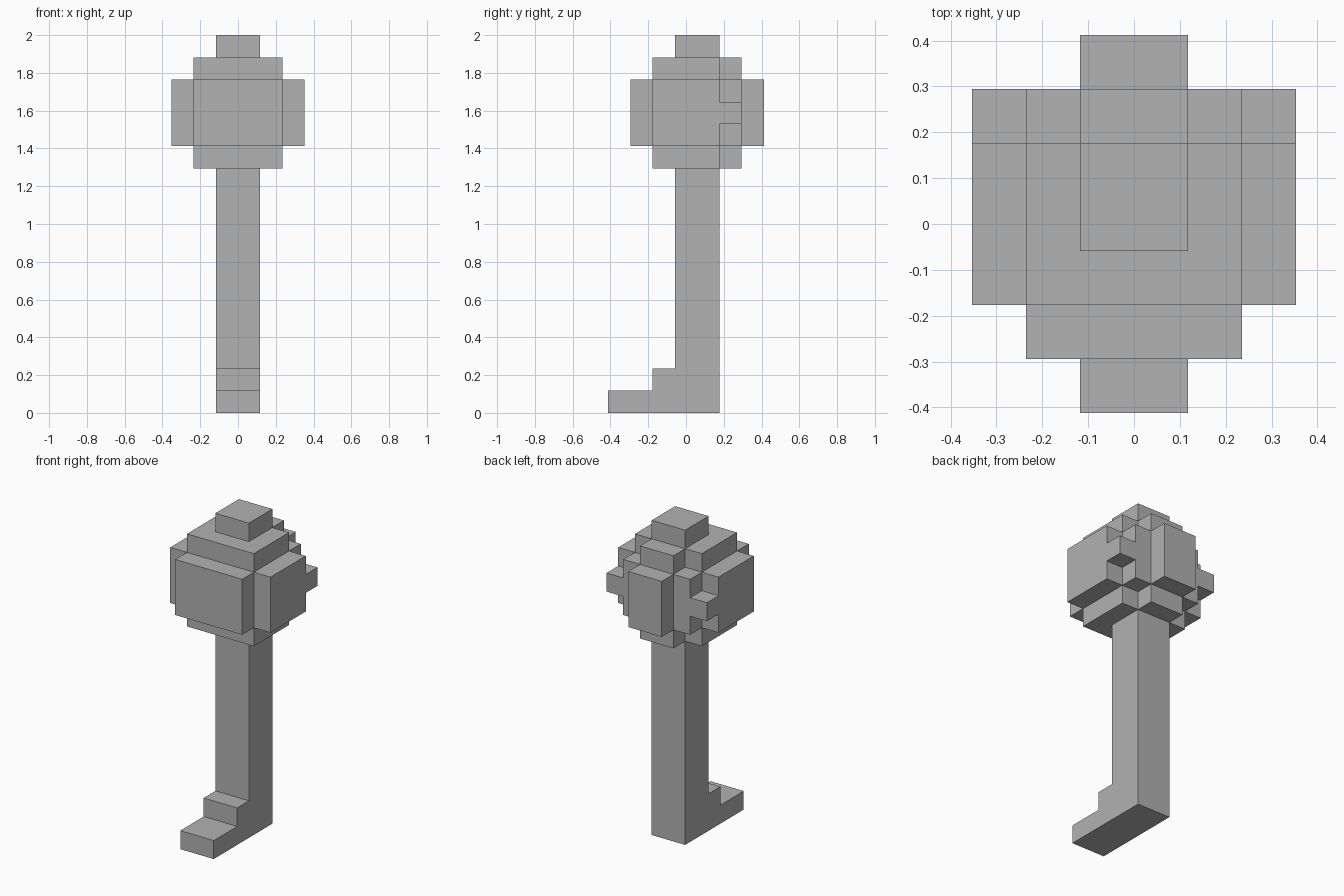
import bpy
import bmesh
from math import radians
from mathutils import Vector

UNIT = 2 / 17  # edge of one building block

if "Cube" in bpy.data.objects:
    bpy.data.objects.remove(bpy.data.objects["Cube"], do_unlink=True)

grey = bpy.data.materials.new("plain_grey")
grey.use_nodes = True
grey.diffuse_color = (0.445, 0.445, 0.445, 1)
grey.node_tree.nodes["Principled BSDF"].inputs["Base Color"].default_value = grey.diffuse_color


def block_part(name, boxes):
    """Join block-aligned boxes (x, y and z ranges) into one clean outer shell."""
    cells = {(x, y, z) for xs, ys, zs in boxes
             for x in range(*xs) for y in range(*ys) for z in range(*zs)}
    bm = bmesh.new()
    for cell in cells:
        centre = Vector(cell) + Vector((0.5, 0.5, 0.5))
        for axis in range(3):
            for sign in (-1, 1):
                step = Vector((0, 0, 0))
                step[axis] = sign
                if tuple(int(c + s) for c, s in zip(cell, step)) in cells:
                    continue
                u, v = Vector((0, 0, 0)), Vector((0, 0, 0))
                u[(axis + 1) % 3] = 0.5
                v[(axis + 2) % 3] = 0.5 * sign
                middle = centre + step / 2
                bm.faces.new([bm.verts.new(middle + corner)
                              for corner in (-u - v, u - v, u + v, v - u)])
    bmesh.ops.remove_doubles(bm, verts=bm.verts, dist=0.01)
    bmesh.ops.dissolve_limit(bm, angle_limit=radians(1), verts=bm.verts, edges=bm.edges)
    for vert in bm.verts:
        vert.co = (vert.co - Vector((0, 3.5, 0))) * UNIT
    mesh = bpy.data.meshes.new(name)
    bm.to_mesh(mesh)
    bm.free()
    mesh.materials.append(grey)
    obj = bpy.data.objects.new(name, mesh)
    bpy.context.collection.objects.link(obj)


NARROW, WIDE = (-1, 1), (-2, 2)

# Post with its stepped foot
block_part("post_and_foot", [
    (NARROW, (3, 5), (0, 11)),
    (NARROW, (2, 3), (0, 2)),
    (NARROW, (0, 2), (0, 1)),
])

# Rounded head: core, front and back plates, side plates with a rear nub
head = [
    (WIDE, (2, 6), (12, 15)),
    (WIDE, (1, 2), (12, 15)),
    (NARROW, (6, 7), (12, 15)),
]
for side in ((-3, -2), (2, 3)):
    head += [(side, (2, 5), (12, 15)), (side, (5, 6), (13, 14))]
for layer in ((11, 12), (15, 16)):
    head += [(WIDE, (2, 5), layer), (NARROW, (5, 6), layer)]
block_part("head", head)

# Cap on top of the head
block_part("top_cap", [(NARROW, (3, 5), (16, 17))])
